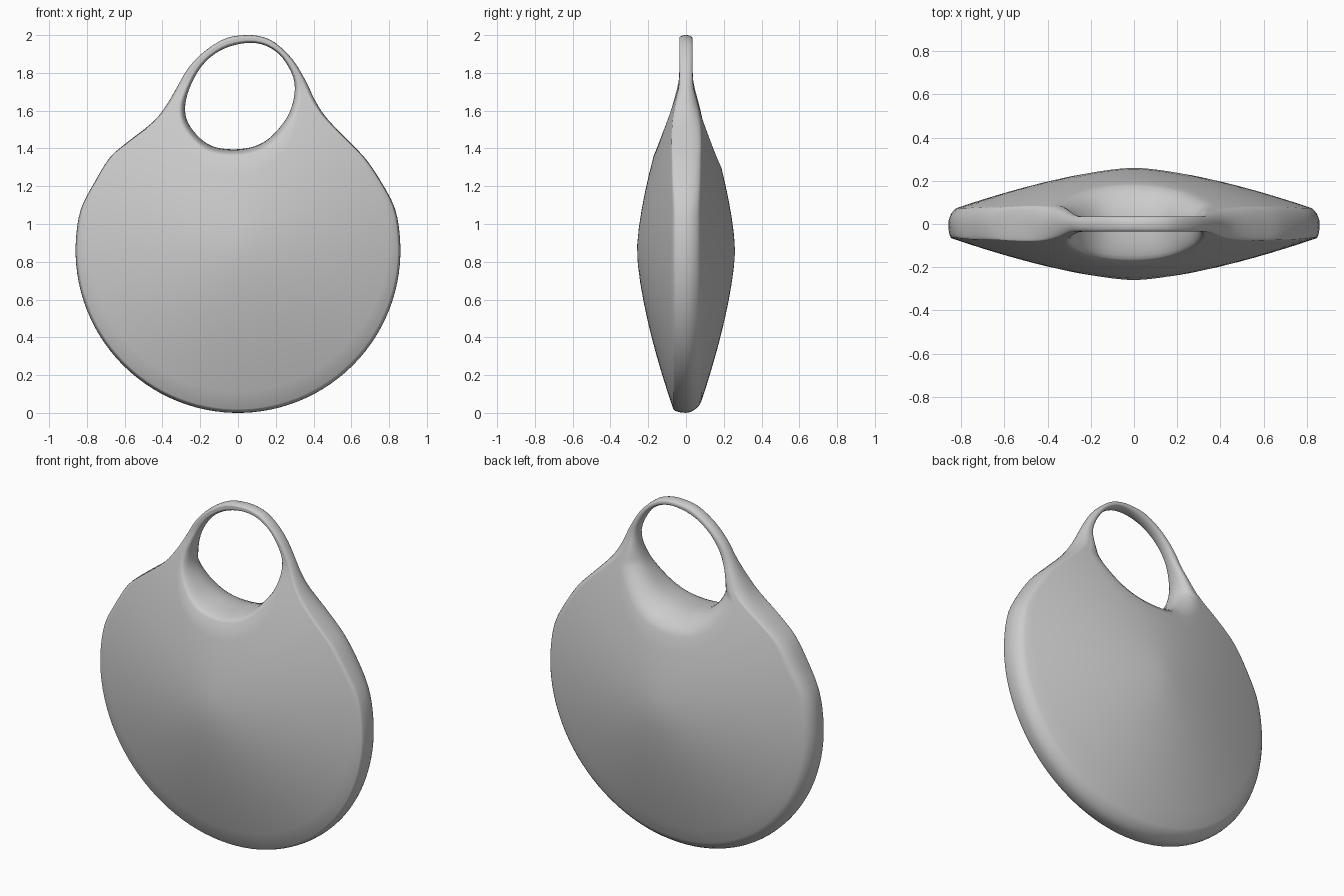
import bpy, bmesh, math
from mathutils import Vector

if "Cube" in bpy.data.objects:
    bpy.data.objects.remove(bpy.data.objects["Cube"])

CZ, R = 0.86, 0.86          # disc centre height and radius
HOLE = Vector((0.0, 1.68))  # centre of the handle opening


def smooth_loop(pts, n):
    """Closed Catmull-Rom through the 2D points."""
    p = [Vector(q) for q in pts]
    out = []
    for i in range(len(p)):
        a, b, c, d = (p[(i + k) % len(p)] for k in (-1, 0, 1, 2))
        for j in range(n):
            t = j / n
            out.append(0.5 * (2 * b + (c - a) * t + (2 * a - 5 * b + 4 * c - d) * t * t
                              + (3 * b - a - 3 * c + d) * t ** 3))
    return out


# Outer outline: handle and right shoulder, round body, left shoulder
right = [(0.05, 2.0), (0.13, 1.99), (0.2, 1.957), (0.29, 1.87), (0.36, 1.755), (0.405, 1.66),
         (0.47, 1.56), (0.6, 1.425), (0.68, 1.34), (0.76, 1.22)]
left = [(-0.76, 1.22), (-0.68, 1.35), (-0.59, 1.43), (-0.45, 1.54), (-0.375, 1.635),
        (-0.32, 1.73), (-0.26, 1.83), (-0.17, 1.92), (-0.06, 1.985)]
arc = [(R * math.cos(math.radians(a)), CZ + R * math.sin(math.radians(a)))
       for a in range(15, -196, -10)]
outline = smooth_loop(right + arc + left, 3)

# Opening outline, looked up by direction from its centre
opening = smooth_loop([
    (-0.28, 1.62), (-0.27, 1.55), (-0.23, 1.485), (-0.17, 1.43), (-0.10, 1.402), (0, 1.396),
    (0.09, 1.412), (0.16, 1.45), (0.22, 1.51), (0.27, 1.585), (0.298, 1.68), (0.295, 1.77),
    (0.25, 1.86), (0.2, 1.915), (0.12, 1.953), (0.03, 1.957), (-0.07, 1.93), (-0.15, 1.88),
    (-0.21, 1.81), (-0.26, 1.71)], 4)


def angle(p):
    return math.atan2(p.y - HOLE.y, p.x - HOLE.x)


polar = sorted((angle(p), (p - HOLE).length) for p in opening)
polar = ([(polar[-1][0] - 2 * math.pi, polar[-1][1])] + polar
         + [(polar[0][0] + 2 * math.pi, polar[0][1])])


def hole_point(p):
    a = angle(p)
    for (a0, r0), (a1, r1) in zip(polar, polar[1:]):
        if a0 <= a <= a1:
            r = r0 + (r1 - r0) * (a - a0) / (a1 - a0)
            return HOLE + r * Vector((math.cos(a), math.sin(a)))


def half_thickness(p):
    rho = math.hypot(p.x, p.y - CZ) / R
    lens = 0.06 + 0.2 * (1 - rho ** 1.5)
    return 0.5 * (lens + 0.034 + math.sqrt((lens - 0.034) ** 2 + 0.0001))


def side_profile(w, r_in, r_out):
    """Distance from the opening and thickness factor, opening to rim."""
    n = 6
    prof = [(r_in * (1 - math.cos(k * math.pi / 2 / n)), math.sin(k * math.pi / 2 / n))
            for k in range(n + 1)]
    m = 14
    prof += [(r_in + (w - r_in - r_out) * k / m, 1) for k in range(1, m)]
    prof += [(w - r_out * (1 - math.cos(k * math.pi / 2 / n)), math.sin(k * math.pi / 2 / n))
             for k in range(n, -1, -1)]
    return prof


# Sweep the closed cross-section around the opening
bm = bmesh.new()
rings = []
for o in outline:
    h = hole_point(o)
    w = (o - h).length
    d = (o - h) / w
    front = side_profile(w, min(0.035, 0.35 * w), min(0.02, 0.35 * w))
    back = side_profile(w, min(0.10, 0.42 * w), min(0.06, 0.42 * w))
    ring = []
    for sign, prof in ((-1, front), (1, back[-2:0:-1])):
        for s, f in prof:
            q = h + d * s
            ring.append(bm.verts.new((q.x, sign * f * half_thickness(q), q.y)))
    rings.append(ring)
for i, ra in enumerate(rings):
    rb = rings[(i + 1) % len(rings)]
    for j in range(len(ra)):
        k = (j + 1) % len(ra)
        bm.faces.new((ra[j], ra[k], rb[k], rb[j]))
bmesh.ops.recalc_face_normals(bm, faces=bm.faces)

mesh = bpy.data.meshes.new("round_bag_body")
bm.to_mesh(mesh)
bm.free()
bag = bpy.data.objects.new("round_bag_body", mesh)
bpy.context.collection.objects.link(bag)
for poly in mesh.polygons:
    poly.use_smooth = True
